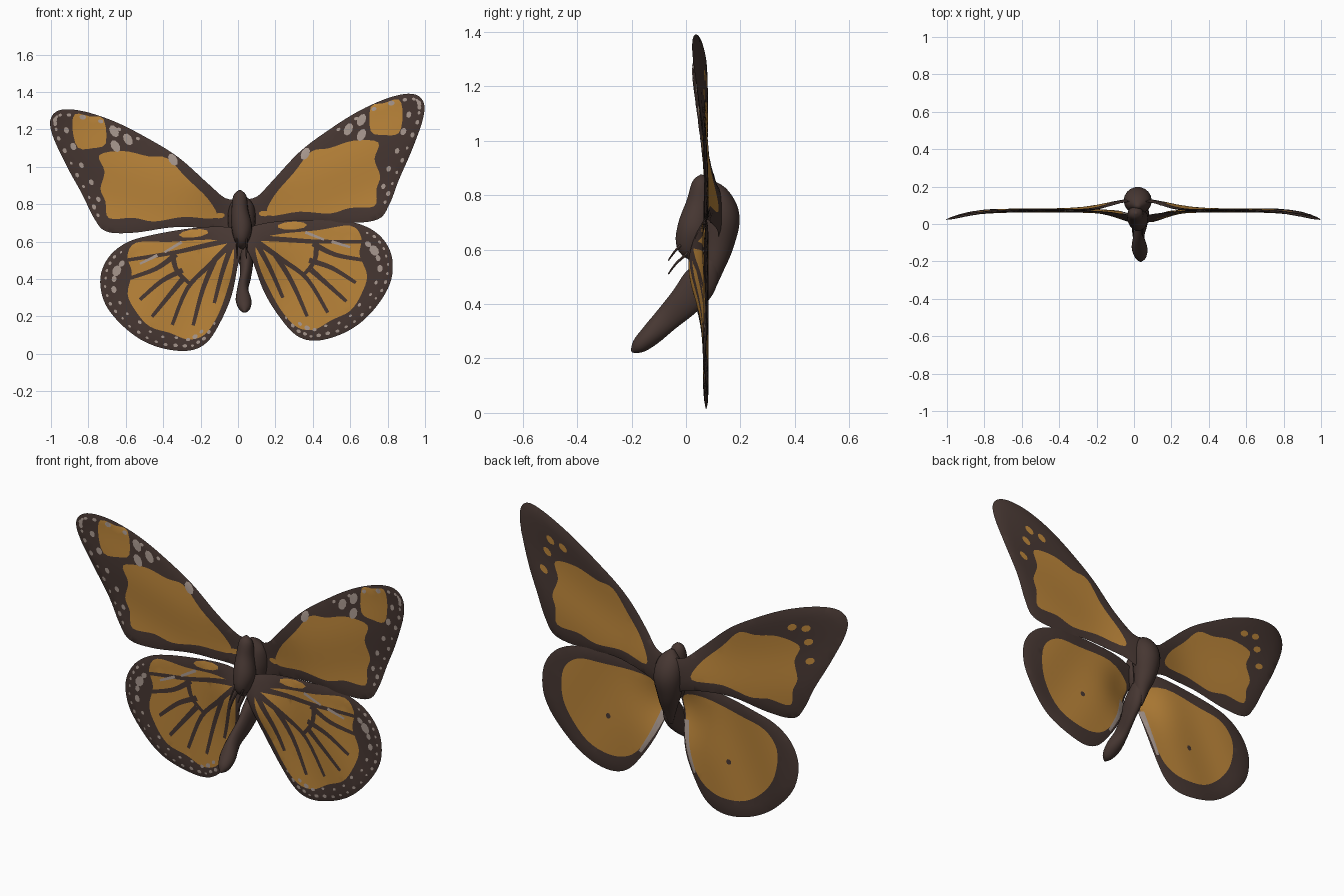
import bpy, bmesh, math, random
from mathutils import Vector
from mathutils.geometry import delaunay_2d_cdt

random.seed(4)
if "Cube" in bpy.data.objects:
    bpy.data.objects.remove(bpy.data.objects["Cube"])


def make_material(name, colour):
    mat = bpy.data.materials.new(name)
    mat.use_nodes = True
    mat.diffuse_color = (*colour, 1)
    mat.node_tree.nodes["Principled BSDF"].inputs["Base Color"].default_value = (*colour, 1)
    return mat


MATERIALS = [make_material("dark_brown", (0.062, 0.038, 0.032)),
             make_material("orange", (0.5, 0.235, 0.042)),
             make_material("pale_grey", (0.4, 0.32, 0.28))]
BROWN, ORANGE, PALE = range(3)
PIVOT = Vector((0.02, 0.75))


def finish(bm, name):
    mesh = bpy.data.meshes.new(name)
    bm.to_mesh(mesh)
    bm.free()
    obj = bpy.data.objects.new(name, mesh)
    bpy.context.collection.objects.link(obj)
    for mat in MATERIALS:
        mesh.materials.append(mat)
    bpy.ops.object.select_all(action="DESELECT")
    obj.select_set(True)
    bpy.context.view_layer.objects.active = obj
    bpy.ops.object.shade_smooth_by_angle(angle=math.radians(50))
    return obj


def spline(points, steps=5, closed=True):
    """Catmull-Rom curve through points of any dimension."""
    pts = [Vector(p) for p in points]
    count = len(pts)
    pick = (lambda i: pts[i % count]) if closed else (lambda i: pts[max(0, min(count - 1, i))])
    result = []
    for i in range(count if closed else count - 1):
        a, b, c, d = (pick(i + k) for k in (-1, 0, 1, 2))
        for s in range(steps):
            t = s / steps
            result.append((b * 2 + (c - a) * t + (a * 2 - b * 5 + c * 4 - d) * t ** 2
                           + (b * 3 - a - c * 3 + d) * t ** 3) * 0.5)
    return result if closed else result + [pts[-1]]


# ---- flat pattern shapes ----
def spot(centre, along, across, angle=0):
    c, s = math.cos(angle), math.sin(angle)
    ring = [(along * math.cos(k * math.tau / 9), across * math.sin(k * math.tau / 9)) for k in range(9)]
    return [Vector((centre[0] + u * c - v * s, centre[1] + u * s + v * c)) for u, v in ring]


def stroke(points, start, end):
    """Tapering vein along a path."""
    path = spline(points, 4, False)
    left, right = [], []
    for i, p in enumerate(path):
        d = (path[min(i + 1, len(path) - 1)] - path[max(i - 1, 0)]).normalized()
        w = start + (end - start) * i / (len(path) - 1)
        side = Vector((-d.y, d.x)) * w
        left.append(p + side)
        right.append(p - side)
    return left + right[::-1]


def margin_spots(outline, first, last, step, inset, size):
    """Row of irregular spots following the wing edge."""
    row = []
    for i in range(first, last, step):
        d = (outline[(i + 1) % len(outline)] - outline[i - 1]).normalized()
        centre = outline[i] + Vector((d.y, -d.x)) * inset * random.uniform(0.9, 1.15)
        k = size * random.uniform(0.7, 1.3)
        row.append((PALE, spot(centre, k, k * 0.75, math.atan2(d.y, d.x))))
    return row


def inside(p, poly):
    hit = False
    for a, b in zip(poly, poly[1:] + poly[:1]):
        if (a.y > p.y) != (b.y > p.y) and p.x < (b.x - a.x) * (p.y - a.y) / (b.y - a.y) + a.x:
            hit = not hit
    return hit


def cut_sheet(outline, layers):
    """Triangulate a wing side with every pattern edge cut into it."""
    verts, edges = [], []
    for poly in [outline] + [shape for _, shape in layers]:
        n = len(verts)
        verts += poly
        edges += [(n + i, n + (i + 1) % len(poly)) for i in range(len(poly))]
    for i in range(30):
        for j in range(42):
            p = Vector((i * 0.035, j * 0.035 + (i % 2) * 0.017))
            if inside(p, outline):
                verts.append(p)
    points, _, tris, *_ = delaunay_2d_cdt(verts, edges, [], 0, 1e-5)
    boxed = [(m, s, min(p.x for p in s), max(p.x for p in s), min(p.y for p in s), max(p.y for p in s))
             for m, s in layers]
    faces = []
    for tri in tris:
        c = sum((points[i] for i in tri), Vector((0, 0))) / len(tri)
        if inside(c, outline):
            colour = BROWN
            for m, s, x0, x1, y0, y1 in boxed:
                if x0 < c.x < x1 and y0 < c.y < y1 and inside(c, s):
                    colour = m
            faces.append((tri, colour))
    depth = [0.006 * min(1, min((p - q).length for q in outline) / 0.03) for p in points]
    return points, depth, faces


def fore_bend(p):
    d = (p - PIVOT).length
    return 0.073 + 0.06 * math.exp(-(d / 0.22) ** 2) - 0.055 * (d / 1.15) ** 7 + 0.004 * math.sin(14 * p.y - 6 * p.x)


def hind_bend(p):
    d = (p - Vector((0.05, 0.53))).length
    return 0.072 - 0.06 * math.exp(-(d / 0.17) ** 2) + 0.004 * math.sin(14 * p.x + 9 * p.y)


def build_wing(name, outline, front, back, bend, turn):
    sheets = [cut_sheet(outline, front), cut_sheet(outline, back)]
    for label, side in (("left", 1), ("right", -1)):
        bm = bmesh.new()
        for (points, depth, faces), facing in zip(sheets, (-1, 1)):
            ring = []
            for p, t in zip(points, depth):
                c, s = math.cos(turn), math.sin(turn)
                r = p - PIVOT
                if side < 0:
                    r = Vector((-r.x * c - r.y * s, r.y * c - r.x * s))
                ring.append(bm.verts.new((PIVOT.x + r.x, bend(p) + facing * t, PIVOT.y + r.y)))
            for tri, colour in faces:
                order = tri if facing * side < 0 else tri[::-1]
                bm.faces.new([ring[i] for i in order]).material_index = colour
        bmesh.ops.delete(bm, geom=[v for v in bm.verts if not v.link_faces], context="VERTS")
        bmesh.ops.remove_doubles(bm, verts=bm.verts, dist=1e-5)
        finish(bm, f"{label}_{name}")


# ---- forewings ----
fore = spline([(0.0, 0.8), (0.1, 0.84), (0.18, 0.92), (0.33, 1.08), (0.49, 1.2), (0.65, 1.3), (0.81, 1.37),
               (0.93, 1.39), (0.99, 1.35), (0.99, 1.26), (0.93, 1.09), (0.86, 0.93), (0.81, 0.8),
               (0.75, 0.72), (0.6, 0.7), (0.38, 0.71), (0.17, 0.68), (0.03, 0.64)])
fore_field = spline([(0.16, 0.74), (0.19, 0.84), (0.3, 0.97), (0.39, 1.08), (0.49, 1.1), (0.62, 1.14), (0.75, 1.13),
                     (0.73, 1.04), (0.76, 0.95), (0.74, 0.88), (0.73, 0.79), (0.6, 0.78), (0.49, 0.75), (0.33, 0.76)], 4)
fore_tip = spline([(0.71, 1.32), (0.78, 1.34), (0.86, 1.36), (0.88, 1.28), (0.86, 1.18), (0.78, 1.17), (0.71, 1.19)], 3)
fore_front = [(ORANGE, fore_field), (ORANGE, fore_tip), (ORANGE, spot((0.14, 0.75), 0.03, 0.015))]
fore_front += [(PALE, spot(c, 0.035, 0.022, 1.1)) for c in ((0.66, 1.25), (0.59, 1.2), (0.66, 1.17), (0.36, 1.07))]
fore_front += margin_spots(fore, 21, 35, 3, 0.028, 0.015)
fore_front += margin_spots(fore, 36, 62, 2, 0.025, 0.012)
fore_front += margin_spots(fore, 45, 59, 3, 0.07, 0.017)
fore_back = [(ORANGE, fore_field)]
fore_back += [(ORANGE, spot(c, 0.03, 0.017, 0.6)) for c in ((0.7, 1.22), (0.78, 1.24), (0.8, 1.17), (0.82, 1.07))]
build_wing("forewing", fore, fore_front, fore_back, fore_bend, math.radians(5.2))

# ---- hindwings ----
hind = spline([(0.03, 0.66), (0.15, 0.7), (0.33, 0.715), (0.54, 0.71), (0.66, 0.69), (0.76, 0.63), (0.82, 0.53),
               (0.82, 0.4), (0.76, 0.28), (0.66, 0.17), (0.54, 0.1), (0.41, 0.07), (0.31, 0.1), (0.22, 0.2),
               (0.14, 0.33), (0.08, 0.49), (0.03, 0.6)])
hind_field = spline([(0.1, 0.6), (0.22, 0.64), (0.42, 0.66), (0.6, 0.685), (0.66, 0.62), (0.65, 0.53), (0.69, 0.42),
                     (0.66, 0.32), (0.6, 0.23), (0.5, 0.18), (0.41, 0.13), (0.32, 0.14), (0.24, 0.22),
                     (0.17, 0.34), (0.11, 0.48)], 4)
VEINS = [[(0.1, 0.62), (0.26, 0.61), (0.42, 0.6), (0.67, 0.6)],
         [(0.4, 0.59), (0.52, 0.53), (0.68, 0.5)],
         [(0.38, 0.5), (0.5, 0.46), (0.63, 0.38)],
         [(0.1, 0.6), (0.24, 0.5), (0.37, 0.4), (0.48, 0.22)],
         [(0.2, 0.53), (0.29, 0.38), (0.37, 0.2)],
         [(0.1, 0.59), (0.17, 0.46), (0.24, 0.3)],
         [(0.42, 0.6), (0.41, 0.5), (0.35, 0.42)],
         [(0.39, 0.45), (0.48, 0.37), (0.58, 0.28)]]
hind_front = [(ORANGE, hind_field), (ORANGE, spot((0.29, 0.7), 0.08, 0.025, 0.05))]
hind_front = hind_front[:1] + [(BROWN, stroke(v, 0.015, 0.009)) for v in VEINS] \
    + [(ORANGE, spot((0.29, 0.685), 0.08, 0.022, 0.05))]
hind_front += [(PALE, stroke(v, 0.008, 0.006)) for v in ([(0.36, 0.65), (0.46, 0.61)], [(0.5, 0.6), (0.6, 0.57)])]
hind_front += margin_spots(hind, 22, 66, 2, 0.025, 0.01)
hind_front += margin_spots(hind, 24, 36, 3, 0.075, 0.024)
hind_front += margin_spots(hind, 37, 62, 3, 0.065, 0.012)
hind_back_field = spline([(0.07, 0.58), (0.22, 0.65), (0.45, 0.65), (0.6, 0.64), (0.69, 0.56), (0.7, 0.42),
                          (0.65, 0.3), (0.55, 0.2), (0.41, 0.16), (0.3, 0.18), (0.22, 0.25), (0.15, 0.36),
                          (0.1, 0.48)], 4)
hind_back = [(ORANGE, hind_back_field), (BROWN, spot((0.42, 0.37), 0.015, 0.015)),
             (PALE, stroke([(0.11, 0.46), (0.16, 0.34), (0.23, 0.22)], 0.018, 0.008))]
build_wing("hindwing", hind, hind_front, hind_back, hind_bend, math.radians(9))


# ---- body ----
def tube(name, stations, sides=18):
    """Loft of x, y, z, half width, half depth stations."""
    path = spline(stations, 5, False)
    bm = bmesh.new()
    rings = []
    for i, s in enumerate(path):
        a, b = path[max(i - 1, 0)], path[min(i + 1, len(path) - 1)]
        d = Vector((b[1] - a[1], b[2] - a[2])).normalized()
        ring = []
        for k in range(sides):
            t = k * math.tau / sides
            w, r = max(s[3], 0.002) * math.cos(t), max(s[4], 0.002) * math.sin(t)
            ring.append(bm.verts.new((s[0] + w, s[1] - d.y * r, s[2] + d.x * r)))
        rings.append(ring)
    for a, b in zip(rings, rings[1:]):
        for k in range(sides):
            j = (k + 1) % sides
            bm.faces.new((a[k], a[j], b[j], b[k]))
    bm.faces.new(rings[0])
    bm.faces.new(rings[-1])
    bmesh.ops.recalc_face_normals(bm, faces=bm.faces)
    return finish(bm, name)


tube("thorax", [(0.03, 0.09, 0.44, 0.01, 0.01), (0.03, 0.1, 0.53, 0.04, 0.04), (0.02, 0.115, 0.62, 0.062, 0.062),
                (0.02, 0.125, 0.72, 0.075, 0.073), (0.02, 0.11, 0.8, 0.06, 0.05), (0.02, 0.09, 0.85, 0.01, 0.01)])
tube("head_and_chest", [(0.01, 0.06, 0.875, 0.006, 0.006), (0.01, 0.055, 0.845, 0.035, 0.033),
                        (0.01, 0.05, 0.77, 0.045, 0.05), (0.02, 0.03, 0.68, 0.055, 0.062),
                        (0.02, 0.02, 0.61, 0.04, 0.055), (0.02, 0.03, 0.56, 0.01, 0.01)])
tube("abdomen", [(0.045, 0.09, 0.56, 0.03, 0.04), (0.045, 0.05, 0.48, 0.035, 0.065), (0.04, 0, 0.415, 0.03, 0.06),
                 (0.025, -0.07, 0.345, 0.03, 0.048), (0.03, -0.13, 0.285, 0.042, 0.04),
                 (0.035, -0.175, 0.245, 0.03, 0.028), (0.035, -0.2, 0.225, 0.005, 0.005)])

# ---- folded legs ----
for label, side in (("left", 1), ("right", -1)):
    for i, drop in enumerate((0, 0.05)):
        x = 0.02 + side * 0.025
        tube(f"{label}_leg_{i + 1}", [(x, 0.01, 0.64 - drop, 0.006, 0.006), (x, -0.035, 0.6 - drop, 0.005, 0.005),
                                      (x, -0.065, 0.56 - drop, 0.003, 0.003)], 6)
